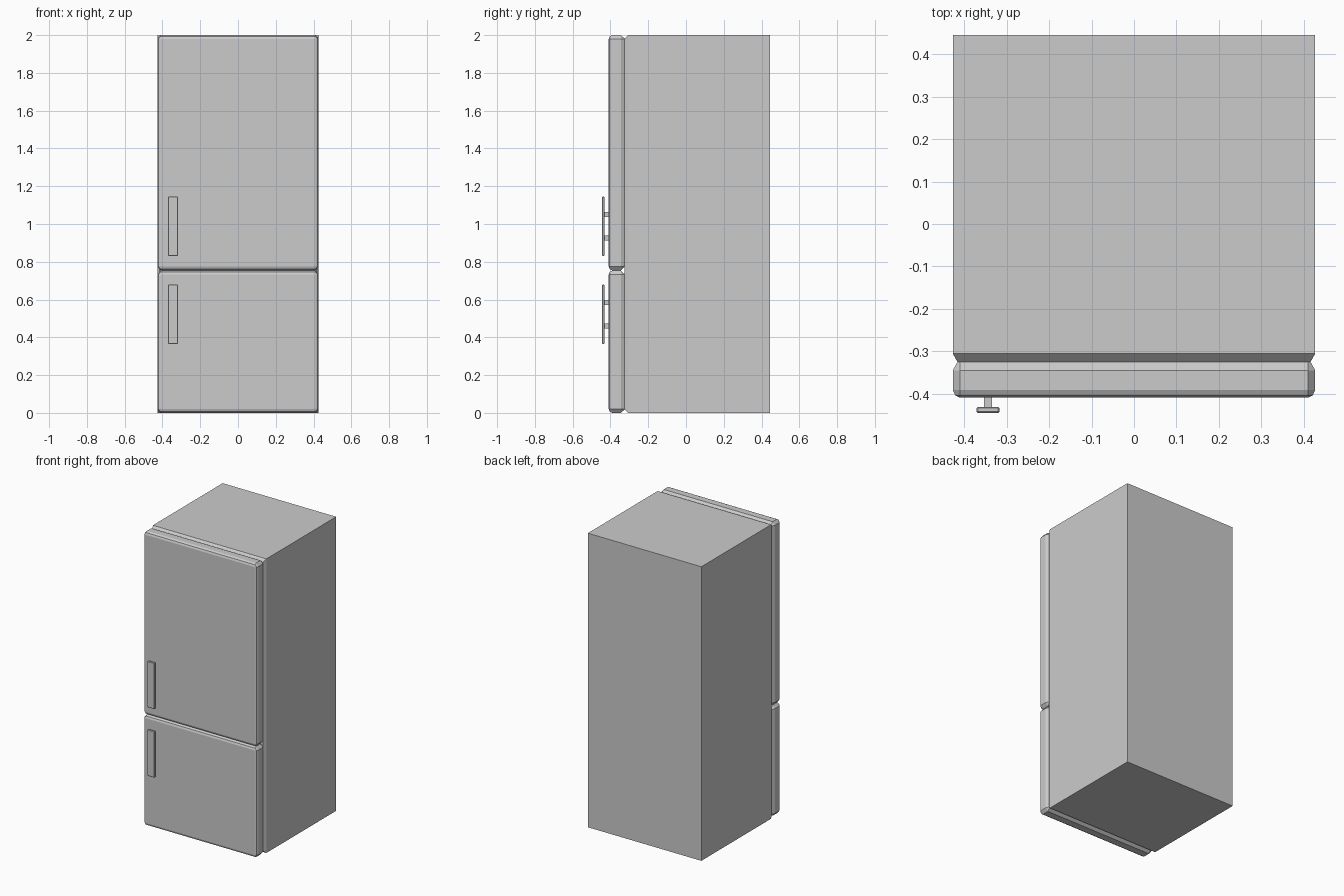
import bpy
import bmesh

if "Cube" in bpy.data.objects:
    bpy.data.objects.remove(bpy.data.objects["Cube"])


def loft(name, rings):
    """Capped solid through rings of 3D points with equal counts."""
    bm = bmesh.new()
    loops = [[bm.verts.new(p) for p in ring] for ring in rings]
    n = len(loops[0])
    for a, b in zip(loops, loops[1:]):
        for i in range(n):
            j = (i + 1) % n
            bm.faces.new((a[i], a[j], b[j], b[i]))
    bm.faces.new(loops[0])
    bm.faces.new(loops[-1])
    bmesh.ops.recalc_face_normals(bm, faces=bm.faces)
    mesh = bpy.data.meshes.new(name)
    bm.to_mesh(mesh)
    bm.free()
    obj = bpy.data.objects.new(name, mesh)
    bpy.context.collection.objects.link(obj)
    return obj


def rect(y, hx, z0, z1):
    return [(-hx, y, z0), (hx, y, z0), (hx, y, z1), (-hx, y, z1)]


def octagon(y, hx, z0, z1, cx, cz):
    return [(-hx + cx, y, z0), (hx - cx, y, z0), (hx, y, z0 + cz), (hx, y, z1 - cz),
            (hx - cx, y, z1), (-hx + cx, y, z1), (-hx, y, z1 - cz), (-hx, y, z0 + cz)]


def box(name, x0, x1, y0, y1, z0, z1, bevel=0):
    obj = loft(name, [[(x0, y, z0), (x1, y, z0), (x1, y, z1), (x0, y, z1)]
                      for y in (y0, y1)])
    if bevel:
        mod = obj.modifiers.new("bevel", "BEVEL")
        mod.width = bevel
        mod.segments = 1
    return obj


W = 0.427

# Cabinet with a chamfered front rim
loft("cabinet", [rect(0.445, W, 0, 2), rect(-0.305, W, 0, 2),
                 rect(-0.325, W - 0.011, 0.02, 1.98)])


# Doors: narrow at the seal, rounded at the front
def door(name, z0, z1):
    steps = [(-0.325, 0.011, 0.018), (-0.345, 0, 0), (-0.391, 0, 0),
             (-0.404, 0.006, 0.007), (-0.409, 0.017, 0.02)]
    loft(name, [octagon(y, W - dx, z0 + dz, z1 - dz,
                        max(0.017 - dx, 0.003), max(0.02 - dz, 0.003))
                for y, dx, dz in steps])


door("freezer_door", 0, 0.753)
door("fridge_door", 0.755, 2)

# Handles: a flat bar on two short posts
for label, zc in (("freezer", 0.522), ("fridge", 0.988)):
    box(label + "_handle_bar", -0.371, -0.317, -0.445, -0.431,
        zc - 0.157, zc + 0.157, 0.003)
    for side, dz in (("lower", -0.062), ("upper", 0.062)):
        box(f"{label}_handle_post_{side}", -0.353, -0.335, -0.433, -0.405,
            zc + dz - 0.014, zc + dz + 0.014)
